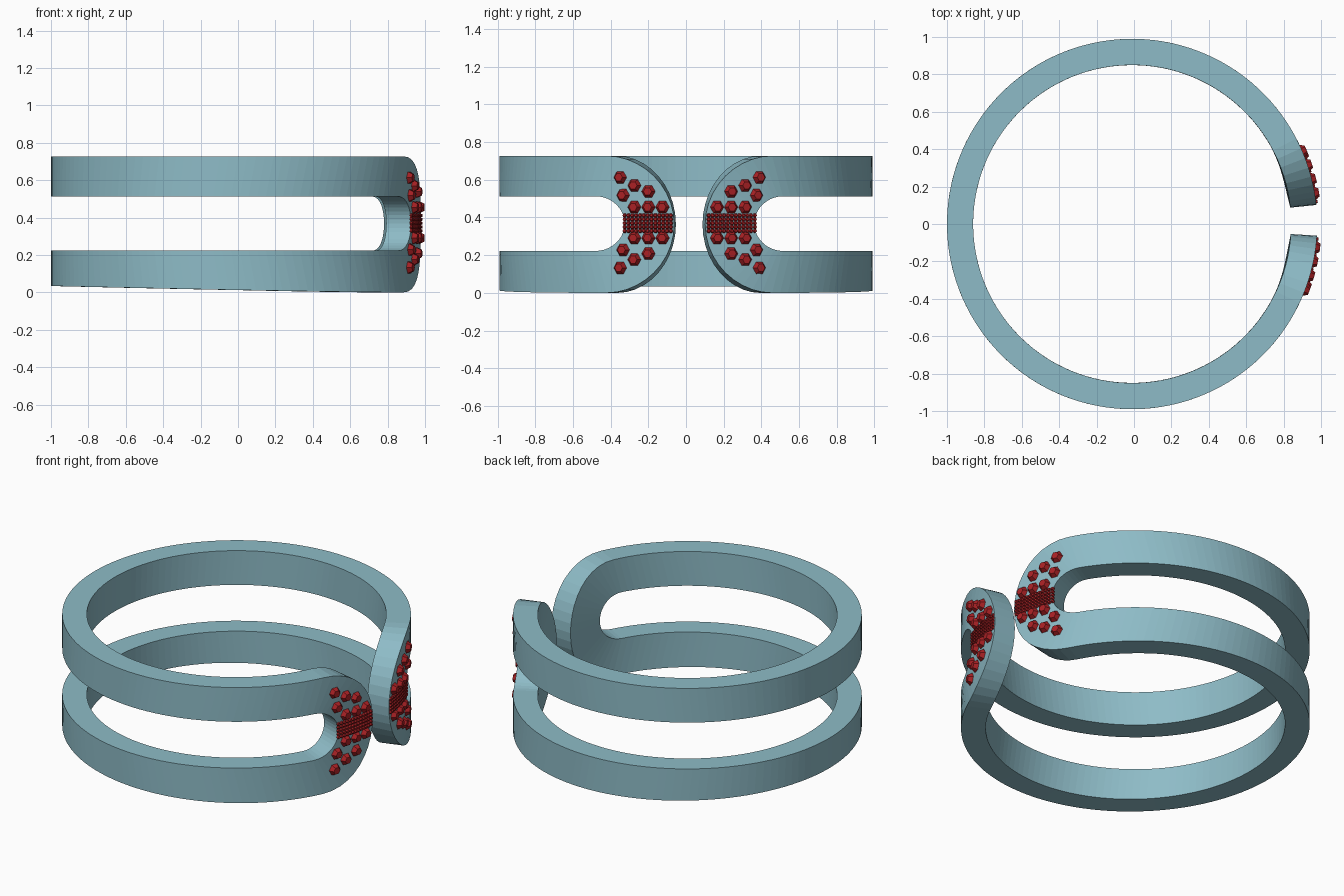
import bpy, bmesh
from math import sin, cos, pi, asin, sqrt
from mathutils import Matrix, Vector

cube = bpy.data.objects.get("Cube")
if cube:
    bpy.data.objects.remove(cube, do_unlink=True)

R_OUT, R_IN = 0.99, 0.85      # ring radii
CX = -0.01                    # ring centre in x
GAP = 0.02                    # angle of the middle of the opening
MID_Z = 0.3635


def material(name, rgb):
    m = bpy.data.materials.new(name)
    m.use_nodes = True
    m.diffuse_color = (*rgb, 1)
    m.node_tree.nodes["Principled BSDF"].inputs["Base Color"].default_value = (*rgb, 1)
    return m


def add_object(name, bm, mat):
    bmesh.ops.recalc_face_normals(bm, faces=bm.faces)
    me = bpy.data.meshes.new(name)
    bm.to_mesh(me)
    bm.free()
    me.materials.append(mat)
    ob = bpy.data.objects.new(name, me)
    bpy.context.collection.objects.link(ob)
    return ob


def wrap(angle, r, z):
    return Vector((CX + r * cos(angle + GAP), r * sin(angle + GAP), z))


teal = material("pale teal", (0.27, 0.50, 0.57))
red = material("deep red", (0.40, 0.015, 0.018))

# Ring: one closed strip, given as pairs (outer edge, slot edge) in angle and height
OUT_C, OUT_A = 0.46, 0.377
SLOT_C, SLOT_A, SLOT_H = 0.525, 0.17, 0.145
TURN, BAND = 20, 110


def turn(phi):
    return (OUT_C - OUT_A * cos(phi), MID_Z + MID_Z * sin(phi),
            SLOT_C - SLOT_A * cos(phi), MID_Z + 0.004 + SLOT_H * sin(phi))


def band(f, side):
    a, z0, b, z1 = turn(side * pi / 2)
    if side < 0:              # lower band thins towards the back
        z0 += 0.034 * (1 - cos(2 * pi * f)) / 2
    return (a + (2 * pi - 2 * a) * f, z0, b + (2 * pi - 2 * b) * f, z1)


def far_turn(phi):
    a, z0, b, z1 = turn(phi)
    return (2 * pi - a, z0, 2 * pi - b, z1)


path = [turn(pi / 2 - pi * i / TURN) for i in range(TURN + 1)]
path += [band(i / BAND, -1) for i in range(1, BAND)]
path += [far_turn(-pi / 2 + pi * i / TURN) for i in range(TURN + 1)]
path += [band(1 - i / BAND, 1) for i in range(1, BAND)]

bm = bmesh.new()
sections = []
for a, z0, b, z1 in path:
    corners = (wrap(a, R_OUT, z0), wrap(a, R_IN, z0), wrap(b, R_IN, z1), wrap(b, R_OUT, z1))
    sections.append([bm.verts.new(c) for c in corners])
for s, t in zip(sections, sections[1:] + sections[:1]):
    for k in range(4):
        j = (k + 1) % 4
        bm.faces.new((s[k], s[j], t[j], t[k]))
add_object("ring_band", bm, teal)


# Studs: six-sided tapered gems standing on the outer face
def add_stud(bm, y, z, radius, height):
    angle = asin(y / R_OUT)
    centre = Vector((CX, 0, z)) + (R_OUT + height / 2 - 0.003) * Vector((cos(angle), sin(angle), 0))
    m = Matrix.Translation(centre) @ Matrix.Rotation(angle, 4, 'Z') @ Matrix.Rotation(pi / 2, 4, 'Y')
    bmesh.ops.create_cone(bm, cap_ends=True, segments=6, radius1=radius,
                          radius2=radius * 0.6, depth=height, matrix=m)


# distance from the gap centre, height above the middle
LARGE = [(0.37, 0.24), (0.295, 0.197), (0.22, 0.165), (0.355, 0.145),
         (0.295, 0.082), (0.22, 0.082), (0.145, 0.082)]
PITCH = 0.0205

for side, label in ((-1, "front"), (1, "back")):
    bm = bmesh.new()
    for d, h in LARGE:
        for up in (-1, 1):
            add_stud(bm, GAP + side * d, 0.373 + up * h, 0.037, 0.026)
    add_object(label + "_large_studs", bm, red)

    bm = bmesh.new()
    for i in range(13):
        for j in range(-2, 3):
            add_stud(bm, GAP + side * (0.1 + i * PITCH), 0.37 + j * PITCH, 0.0125, 0.012)
    add_object(label + "_small_studs", bm, red)
